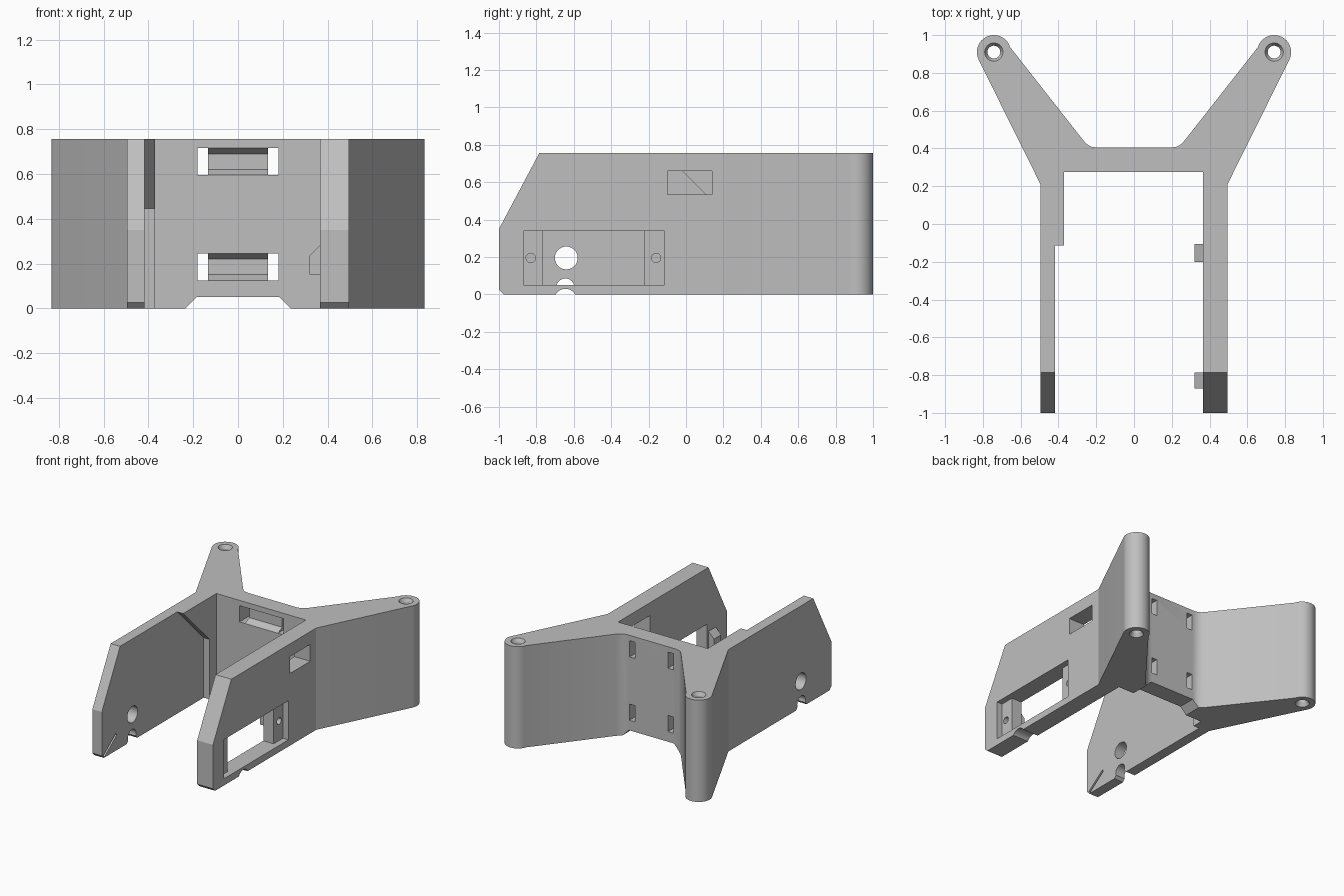
import bpy, bmesh
from math import sin, cos, pi, radians
from mathutils import Vector

if "Cube" in bpy.data.objects:
    bpy.data.objects.remove(bpy.data.objects["Cube"])

H = 0.755          # overall height
LUG = (0.742, 0.91)  # screw lug centre
grey = bpy.data.materials.new("plain grey")
grey.use_nodes = True
colour = (0.52, 0.52, 0.52, 1)
grey.diffuse_color = colour
grey.node_tree.nodes["Principled BSDF"].inputs["Base Color"].default_value = colour


def prism(name, pts, axis, lo, hi, grow=1.0):
    """Extrude a 2D outline along an axis; grow scales the far end about its centre."""
    def place(a, b, c):
        return {"x": (c, a, b), "y": (a, c, b), "z": (a, b, c)}[axis]
    ca = sum(p[0] for p in pts) / len(pts)
    cb = sum(p[1] for p in pts) / len(pts)
    bm = bmesh.new()
    near = [bm.verts.new(place(a, b, lo)) for a, b in pts]
    far = [bm.verts.new(place(ca + (a - ca) * grow, cb + (b - cb) * grow, hi)) for a, b in pts]
    bm.faces.new(near)
    bm.faces.new(far[::-1])
    n = len(pts)
    for i in range(n):
        bm.faces.new((near[i], far[i], far[(i + 1) % n], near[(i + 1) % n]))
    bmesh.ops.recalc_face_normals(bm, faces=bm.faces)
    me = bpy.data.meshes.new(name)
    bm.to_mesh(me)
    bm.free()
    me.materials.append(grey)
    ob = bpy.data.objects.new(name, me)
    bpy.context.collection.objects.link(ob)
    return ob


def circle(a, b, r, n=40):
    return [(a + r * cos(2 * pi * i / n), b + r * sin(2 * pi * i / n)) for i in range(n)]


def rect(a0, a1, b0, b1):
    return [(a0, b0), (a1, b0), (a1, b1), (a0, b1)]


def combine(target, tool, operation="DIFFERENCE"):
    tool.hide_render = True
    mod = target.modifiers.new("shape", "BOOLEAN")
    mod.operation = operation
    mod.solver = "EXACT"
    mod.object = tool
    bpy.context.view_layer.objects.active = target
    bpy.ops.object.modifier_apply(modifier=mod.name)
    bpy.data.objects.remove(tool)


# Footprint: two side arms, cross wall and splayed rear legs
def leg_outline(s):
    lug = [(s * (LUG[0] + 0.09 * cos(radians(t))), LUG[1] + 0.09 * sin(radians(t)))
           for t in range(-27, 164, 10)]
    fillet = [(s * 0.27, 0.445), (s * 0.25, 0.423), (s * 0.23, 0.41), (s * 0.2, 0.405)]
    return [(s * 0.495, -1), (s * 0.495, 0.21)] + lug + fillet


footprint = (leg_outline(1) + leg_outline(-1)[::-1]
             + [(-0.418, -1), (-0.418, 0.275), (0.365, 0.275), (0.365, -1)])
frame = prism("bracket_frame", footprint, "z", 0, H)

# Thick pad inside the thin arm, with an overhanging slope
pad = [(-0.115, H), (0.195, 0.445), (0.195, 0), (0.3, 0), (0.3, H)]
combine(frame, prism("pad", pad, "x", -0.44, -0.37), "UNION")

# Sloped arm tips and small bottom chamfer
for tip in ([(-1.1, 0.143), (-1.0, 0.35), (-0.785, H), (-0.7, 0.915), (-1.1, 0.915)],
            [(-1.05, 0.075), (-1.0, 0.025), (-0.975, 0), (-0.9, -0.075), (-1.05, -0.075)]):
    combine(frame, prism("tip_cut", tip, "x", -1, 1))

# Lug holes with countersinks at both ends
for s in (-1, 1):
    x, y = s * LUG[0], LUG[1]
    combine(frame, prism("lug_hole", circle(x, y, 0.034), "z", -0.1, 1))
    combine(frame, prism("sink_low", circle(x, y, 0.054), "z", -0.01, 0.03, 0.6))
    combine(frame, prism("sink_top", circle(x, y, 0.054), "z", H + 0.01, H - 0.03, 0.6))

# Strap slots: chamfered pocket in the wall and a through slot at each side
for z in (0.125, 0.595):
    pocket = [(0.2, z), (0.275, z), (0.325, z + 0.025), (0.325, z + 0.095),
              (0.275, z + 0.12), (0.2, z + 0.12)]
    combine(frame, prism("pocket", pocket, "x", -0.16, 0.16))
    for s in (-1, 1):
        slot = rect(min(s * 0.135, s * 0.18), max(s * 0.135, s * 0.18), z, z + 0.12)
        combine(frame, prism("slot", slot, "y", 0.2, 0.5))

# Cable notch under the cross wall
notch = [(-0.285, -0.05), (0.285, -0.05), (0.185, 0.05), (-0.185, 0.05)]
combine(frame, prism("wall_notch", notch, "y", 0.2, 0.6))

# Motor mount in the thick arm: bosses, recess, opening, window and screw holes
for y0, y1 in ((-0.87, -0.785), (-0.2, -0.105)):
    boss = [(0.32, 0.15), (0.38, 0.15), (0.38, 0.295), (0.32, 0.235)]
    combine(frame, prism("boss", boss, "y", y0, y1), "UNION")
combine(frame, prism("recess", rect(-0.87, -0.115, 0.05, 0.34), "x", 0.45, 0.6))
combine(frame, prism("opening", rect(-0.765, -0.225, 0.05, 0.34), "x", 0.25, 0.6))
combine(frame, prism("window", rect(-0.1, 0.14, 0.535, 0.66), "x", 0.25, 0.6))
for y in (-0.83, -0.16):
    combine(frame, prism("mount_hole", circle(y, 0.195, 0.025, 24), "x", 0.335, 0.6))
combine(frame, prism("arm_notch", circle(-0.645, -0.03, 0.06), "x", 0.25, 0.6))

# Thin arm: pivot hole, snap notch with flared mouth, diagonal groove
combine(frame, prism("pivot_hole", circle(-0.64, 0.195, 0.061), "x", -0.6, -0.38))
combine(frame, prism("snap_hole", circle(-0.645, 0.037, 0.048), "x", -0.6, -0.38))
mouth = [(-0.725, -0.02), (-0.565, -0.02), (-0.605, 0.025), (-0.685, 0.025)]
combine(frame, prism("snap_mouth", mouth, "x", -0.6, -0.38))
start, end = Vector((-0.975, 0.012)), Vector((-0.83, 0.12))
side = (end - start).orthogonal().normalized() * 0.009
groove = [tuple(p) for p in (start + side, end + side, end - side, start - side)]
combine(frame, prism("groove", groove, "x", -0.45, -0.38))

# Smooth the curved walls, keep edges sharp
bpy.ops.object.select_all(action="DESELECT")
frame.select_set(True)
bpy.context.view_layer.objects.active = frame
bpy.ops.object.shade_smooth_by_angle(angle=radians(25))
